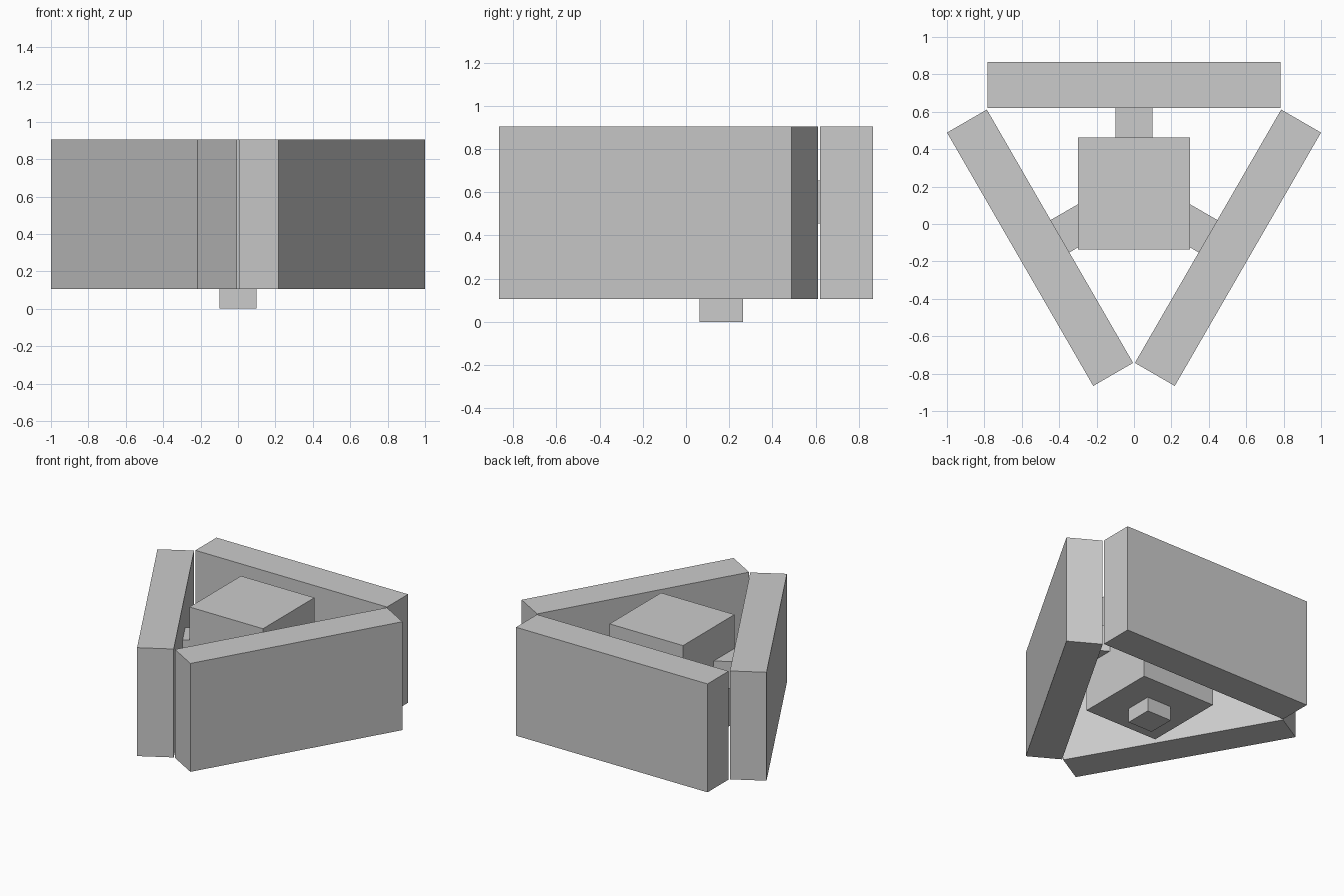
import bpy
from math import radians
from mathutils import Matrix, Vector

if "Cube" in bpy.data.objects:
    bpy.data.objects.remove(bpy.data.objects["Cube"])

CENTRE = Vector((0, 0.163, 0))   # axis of the three-fold layout
LOW, HIGH = 0.105, 0.905


def box(name, x, y, z, angle=0):
    """Box from (min, max) ranges relative to CENTRE, turned about it."""
    bpy.ops.mesh.primitive_cube_add(size=1)
    ob = bpy.context.object
    ob.name = ob.data.name = name
    mid = [(a + b) / 2 for a, b in (x, y, z)]
    size = [b - a for a, b in (x, y, z)]
    ob.data.transform(Matrix.Translation(mid) @ Matrix.Diagonal((*size, 1)))
    ob.location = CENTRE
    ob.rotation_euler.z = radians(angle)
    return ob


# Central block and the peg under it
box("hub", (-0.3, 0.3), (-0.3, 0.3), (LOW, HIGH))
box("base_peg", (-0.1, 0.1), (-0.1, 0.1), (0, LOW))

# Three panels, each held by an arm from the hub
for side, angle in (("back", 0), ("left", 120), ("right", -120)):
    box(side + "_panel", (-0.782, 0.782), (0.457, 0.703), (LOW, HIGH), angle)
    box(side + "_arm", (-0.1, 0.1), (0.2, 0.457), (0.455, 0.655), angle)
